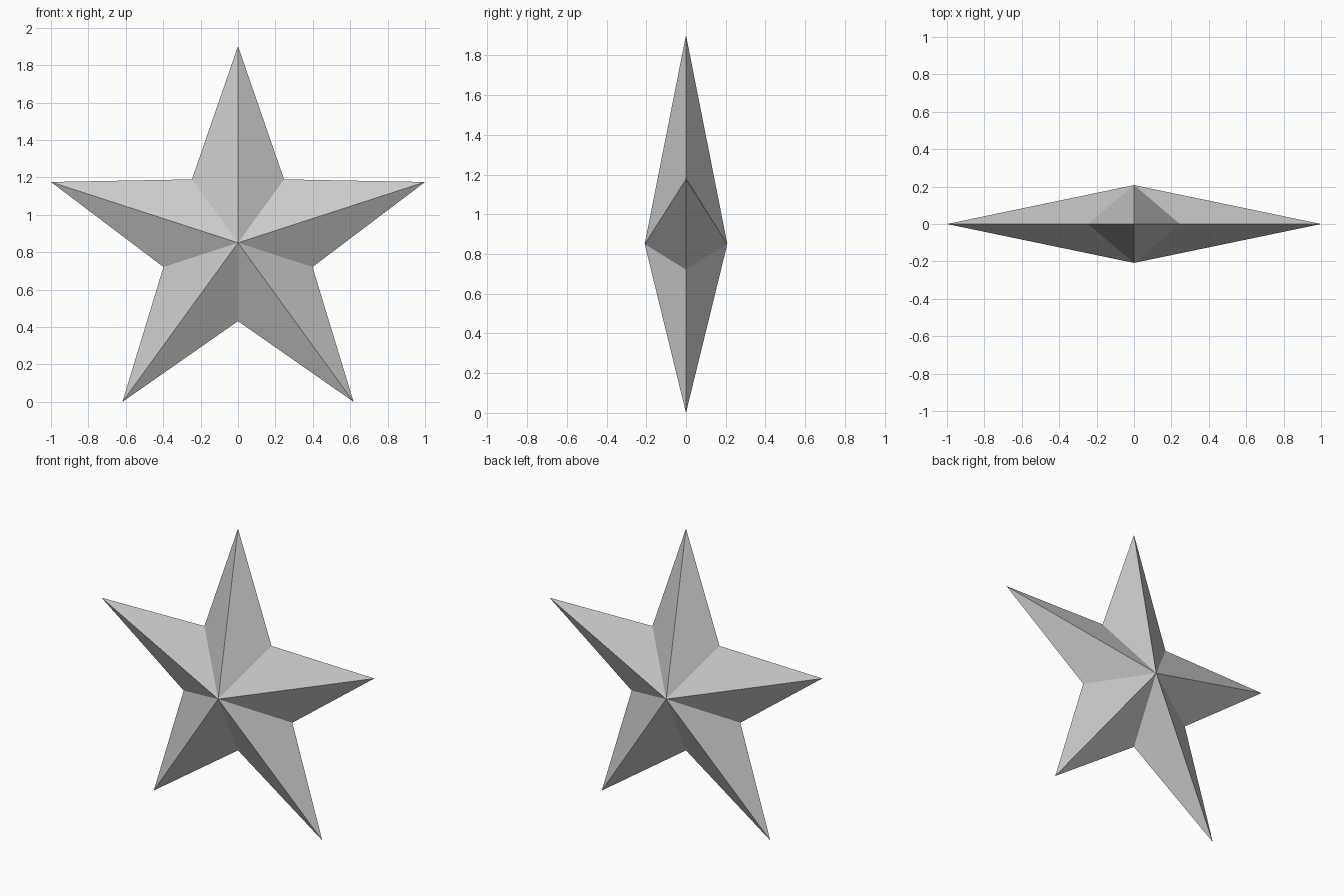
import bpy, bmesh
from math import sin, cos, pi

if "Cube" in bpy.data.objects:
    bpy.data.objects.remove(bpy.data.objects["Cube"])

R_TIP = 1 / cos(pi / 10)        # side tips reach x = +-1
R_NOTCH = 0.419
HALF_DEPTH = 0.208
CENTRE_Z = R_TIP * cos(pi / 5)  # lower tips stand on z = 0

bm = bmesh.new()

# Ten-point star outline, alternating tips and notches
outline = []
for i in range(10):
    r = R_NOTCH if i % 2 else R_TIP
    a = i * pi / 5
    outline.append(bm.verts.new((r * sin(a), 0, CENTRE_Z + r * cos(a))))

# Front and back peaks, fanned to the outline
for y in (-HALF_DEPTH, HALF_DEPTH):
    peak = bm.verts.new((0, y, CENTRE_Z))
    for i in range(10):
        bm.faces.new((peak, outline[i], outline[(i + 1) % 10]))

bmesh.ops.recalc_face_normals(bm, faces=bm.faces[:])
mesh = bpy.data.meshes.new("star")
bm.to_mesh(mesh)
bm.free()
bpy.context.collection.objects.link(bpy.data.objects.new("star", mesh))
